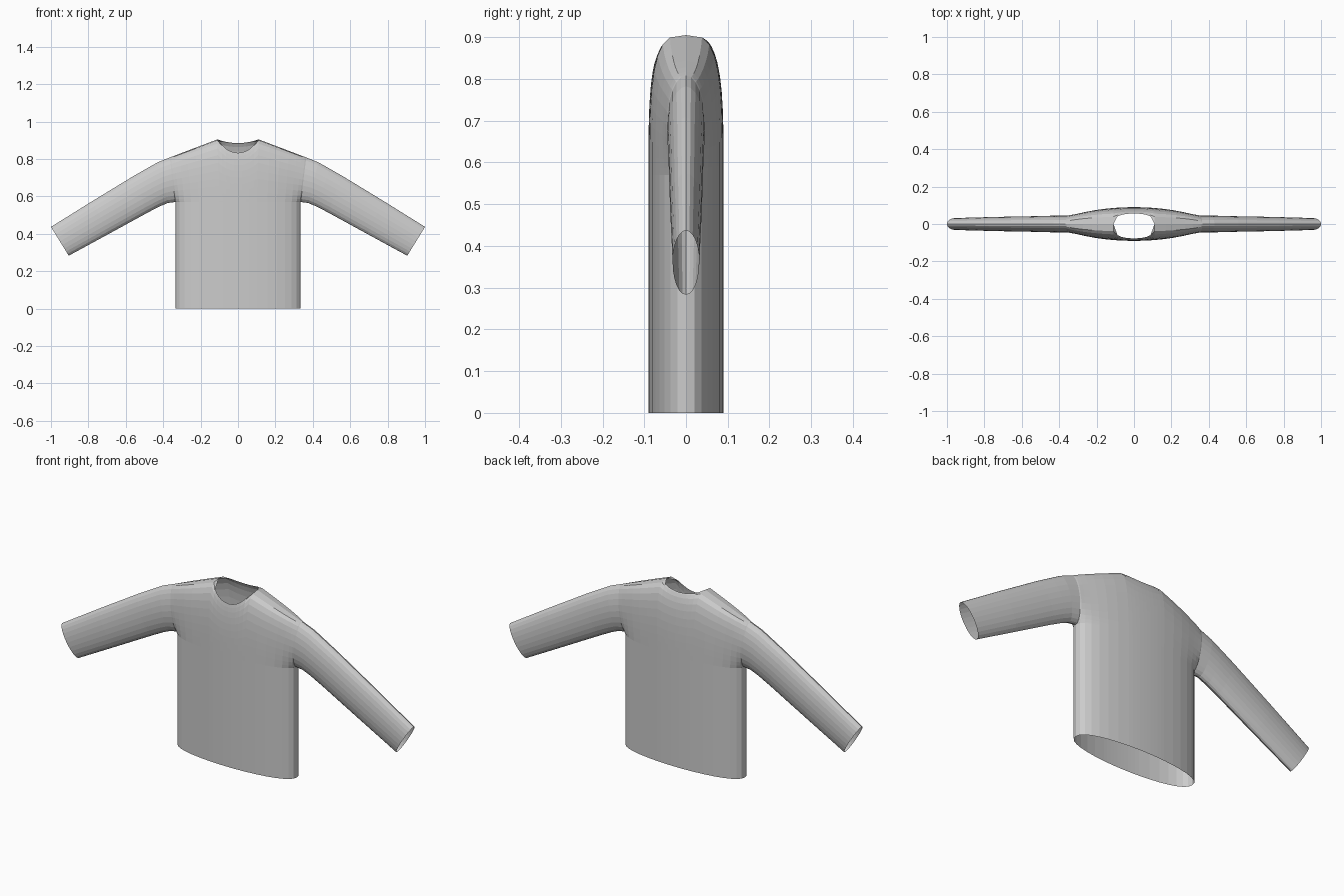
import bpy, bmesh
from math import sin, cos, pi, asin, sqrt

if "Cube" in bpy.data.objects:
    bpy.data.objects.remove(bpy.data.objects["Cube"], do_unlink=True)

knit = bpy.data.materials.new("grey_knit")
knit.use_nodes = True
GREY = (0.6, 0.6, 0.6, 1)
knit.diffuse_color = GREY
knit.node_tree.nodes["Principled BSDF"].inputs["Base Color"].default_value = GREY

ARMPIT, RIDGE, NECK = 0.57, 0.905, 0.11
HEM_W, SHOULDER_W, DEPTH, ARM_DEPTH = 0.335, 0.365, 0.09, 0.045
SIDES = 12                                  # segments over half a sleeve
angles = [pi * i / SIDES for i in range(SIDES + 1)]


def ridge(s):
    """Height of the shoulder line at fraction s of the half width."""
    return RIDGE - max(0, s * SHOULDER_W - NECK) * 0.38


def top_edge(s, front):
    """Height of the cloth edge: neckline in the middle, shoulder outside."""
    f = s * SHOULDER_W / NECK
    if f >= 0.999:
        return ridge(s)
    return 0.833 + 0.072 * f ** 2.2 if front else 0.885 + 0.02 * f ** 2


def torso_column(s, front):
    side = -1 if front else 1
    lens = DEPTH * max(0, 1 - s * s) ** 0.425
    pts = [(s * HEM_W, side * lens, z) for z in (0, 0.28, 0.5)]
    top = top_edge(s, front)
    for a in angles:
        v = (1 - cos(a)) / 2
        z = ARMPIT + (top - ARMPIT) * v
        r = min(1, (z - ARMPIT) / (ridge(s) - ARMPIT))
        dome = max(0, 1 - r ** 3.5) ** (1 / 3.5)
        arm = ARM_DEPTH * 2 * sqrt(max(0, r - r * r)) * s ** 4
        width = HEM_W + (SHOULDER_W - HEM_W) * v
        pts.append((s * width, side * sqrt((lens * dome) ** 2 + arm ** 2), z))
    return pts


def sleeve_ring(low, high, depth):
    ring = []
    for i in range(2 * SIDES + 1):
        a = pi * i / SIDES
        v = (1 - cos(a)) / 2
        ring.append((low[0] + (high[0] - low[0]) * v, -depth * sin(a),
                     low[1] + (high[1] - low[1]) * v))
    return ring


def add_strips(bm, lines):
    """Join neighbouring lines of points with quads."""
    rows = [[bm.verts.new(p) for p in line] for line in lines]
    for r0, r1 in zip(rows, rows[1:]):
        for i in range(len(r0) - 1):
            bm.faces.new((r0[i], r1[i], r1[i + 1], r0[i + 1]))


def finish(name, bm):
    bmesh.ops.remove_doubles(bm, verts=bm.verts, dist=0.0004)
    bmesh.ops.recalc_face_normals(bm, faces=bm.faces)
    mesh = bpy.data.meshes.new(name)
    bm.to_mesh(mesh)
    bm.free()
    mesh.materials.append(knit)
    obj = bpy.data.objects.new(name, mesh)
    bpy.context.collection.objects.link(obj)
    # Outward normals on the open shell
    probe = max(mesh.polygons, key=lambda p: -p.center.y)
    if probe.normal.y > 0:
        mesh.flip_normals()
    mirror = obj.modifiers.new("mirror", 'MIRROR')
    mirror.use_clip = True
    mirror.merge_threshold = 0.0005
    return obj


# Torso: front and back columns from the middle out to the armhole
neck_s = NECK / SHOULDER_W
fractions = [neck_s * i / 5 for i in range(5)]
start = asin(neck_s)
fractions += [sin(start + (pi / 2 - start) * i / 7) for i in range(8)]
fractions[-1] = 1.0
body = bmesh.new()
for front in (True, False):
    add_strips(body, [torso_column(s, front) for s in fractions])
finish("torso", body)

# Sleeves: rings from the armhole to the open cuff (low point, high point, depth)
rings = [((HEM_W, ARMPIT), (SHOULDER_W, ridge(1)), ARM_DEPTH),
         ((0.375, 0.565), (0.43, 0.782), 0.045),
         ((0.42, 0.546), (0.49, 0.748), 0.044),
         ((0.48, 0.515), (0.56, 0.708), 0.042),
         ((0.69, 0.4), (0.78, 0.574), 0.038),
         ((0.905, 0.283), (1.0, 0.437), 0.032)]
sleeve = bmesh.new()
add_strips(sleeve, [sleeve_ring(*r) for r in rings])
finish("sleeves", sleeve)
